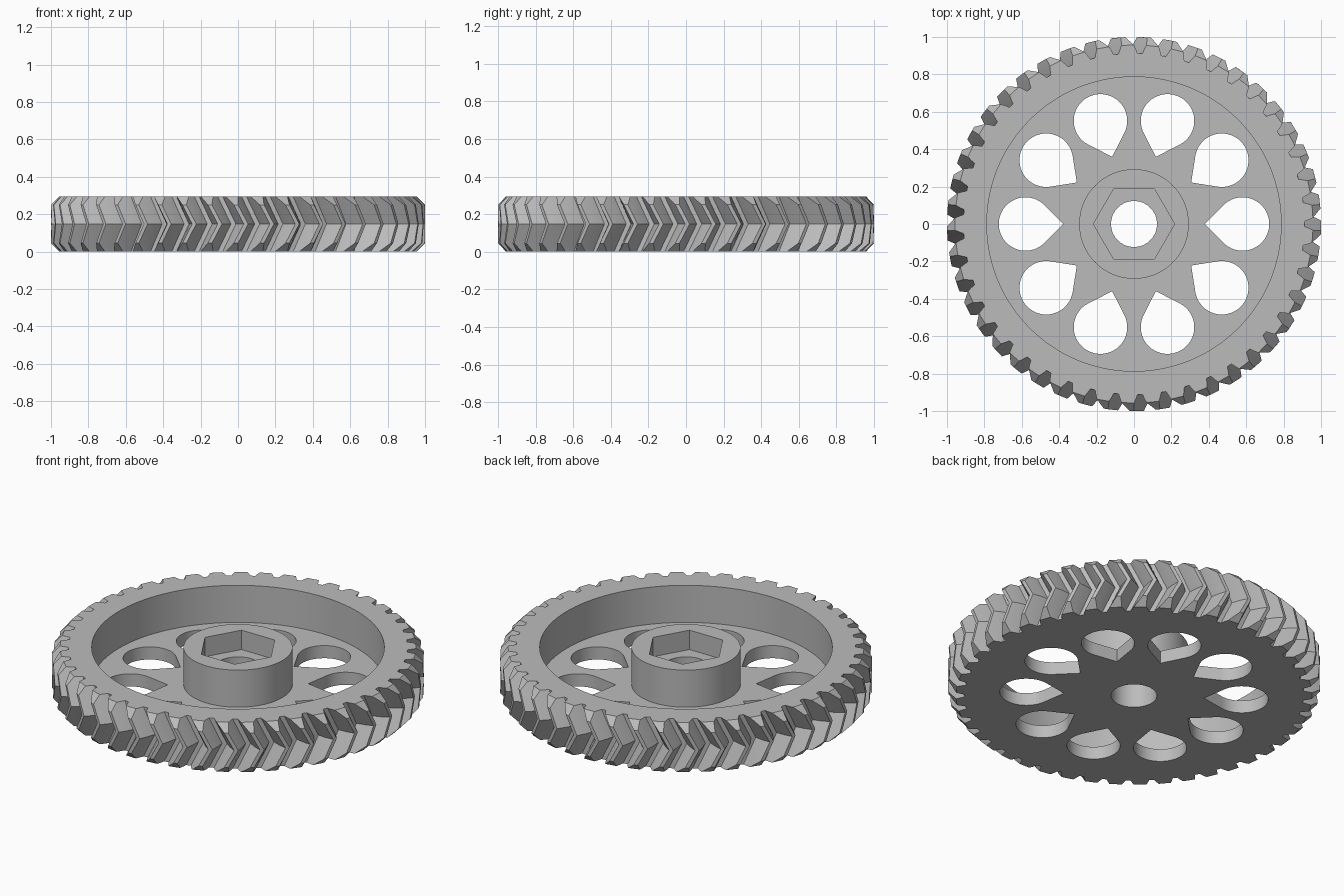
import bpy, bmesh, math
from math import pi, cos, sin, tan, acos, sqrt, radians

TEETH = 45
HEIGHT = 0.295
ROOT, PITCH, TIP = 0.912, 0.957, 1.0
CHAMFER = 0.045
TWIST = radians(200 / TEETH)
WEB_TOP = 0.075
HUB_R, POCKET_R, BORE_R, HEX_R = 0.293, 0.787, 0.123, 0.217

cube = bpy.data.objects.get("Cube")
if cube:
    bpy.data.objects.remove(cube, do_unlink=True)

grey = bpy.data.materials.new("plain grey")
grey.use_nodes = True
colour = (0.5, 0.5, 0.5, 1)
grey.diffuse_color = colour
grey.node_tree.nodes["Principled BSDF"].inputs["Base Color"].default_value = colour


def make_object(name, bm):
    bmesh.ops.recalc_face_normals(bm, faces=bm.faces)
    mesh = bpy.data.meshes.new(name)
    bm.to_mesh(mesh)
    bm.free()
    mesh.materials.append(grey)
    obj = bpy.data.objects.new(name, mesh)
    bpy.context.collection.objects.link(obj)
    return obj


def loft(name, outlines):
    """Join a stack of matching closed outlines and cap both ends."""
    bm = bmesh.new()
    rings = [[bm.verts.new(p) for p in o] for o in outlines]
    n = len(rings[0])
    for low, high in zip(rings, rings[1:]):
        for i in range(n):
            j = (i + 1) % n
            bm.faces.new((low[i], low[j], high[j], high[i]))
    bm.faces.new(rings[0])
    bm.faces.new(rings[-1])
    return make_object(name, bm)


def prism(name, outline, z0, z1):
    return loft(name, [[(x, y, z) for x, y in outline] for z in (z0, z1)])


def circle(r, n=96):
    return [(r * cos(2 * pi * i / n), r * sin(2 * pi * i / n)) for i in range(n)]


def combine(target, tool, operation):
    tool.hide_render = True
    mod = target.modifiers.new("combine", "BOOLEAN")
    mod.operation, mod.solver, mod.object = operation, "EXACT", tool
    bpy.context.view_layer.objects.active = target
    bpy.ops.object.modifier_apply(modifier=mod.name)
    bpy.data.objects.remove(tool, do_unlink=True)


# Involute tooth: half its angular width at a given radius
BASE = PITCH * cos(radians(26))


def involute(r):
    a = acos(BASE / r)
    return tan(a) - a


def half_width(r):
    return pi / TEETH / 2 + involute(PITCH) - involute(r)


def tooth_ring(z):
    """Outline of all teeth at one height, twisted and chamfered."""
    edge = min(z, HEIGHT - z)
    turn = TWIST * edge / (HEIGHT / 2)
    outer = min(TIP, PITCH + (TIP - PITCH) * edge / CHAMFER)
    radii = [ROOT, (ROOT + outer) / 2, outer]
    side = [(r, half_width(r)) for r in radii]
    tooth = [(r, -a) for r, a in side] + [(r, a) for r, a in reversed(side)]
    ring = []
    for k in range(TEETH):
        centre = (k + 0.5) * 2 * pi / TEETH + turn
        ring += [(r * cos(centre + a), r * sin(centre + a), z) for r, a in tooth]
    return ring


# Herringbone toothed body
levels = [0, CHAMFER, HEIGHT / 2, HEIGHT - CHAMFER, HEIGHT]
gear = loft("herringbone_gear", [tooth_ring(z) for z in levels])

# Recess inside the rim, then the hub standing in it
combine(gear, prism("recess", circle(POCKET_R, 120), WEB_TOP, 1), "DIFFERENCE")
combine(gear, prism("hub", circle(HUB_R), WEB_TOP / 2, HEIGHT), "UNION")

# Shaft bore and hexagonal nut trap
combine(gear, prism("bore", circle(BORE_R, 64), -1, 1), "DIFFERENCE")
combine(gear, prism("nut_trap", circle(HEX_R, 6), HEIGHT - 0.115, 1), "DIFFERENCE")

# Ten teardrop holes through the web, points toward the hub
HOLES, HOLE_R, HOLE_AT = 10, 0.143, 0.58
arc = [radians(-135 + 270 * i / 40) for i in range(41)]
drop = [(HOLE_AT + HOLE_R * cos(a), HOLE_R * sin(a)) for a in arc]
drop.append((HOLE_AT - HOLE_R * sqrt(2), 0))
for k in range(HOLES):
    c, s = cos(2 * pi * k / HOLES), sin(2 * pi * k / HOLES)
    outline = [(x * c - y * s, x * s + y * c) for x, y in drop]
    combine(gear, prism("teardrop", outline, -1, 1), "DIFFERENCE")

# Smooth round walls, crisp tooth edges
bpy.ops.object.select_all(action="DESELECT")
gear.select_set(True)
bpy.context.view_layer.objects.active = gear
bpy.ops.object.shade_smooth_by_angle(angle=radians(12))
